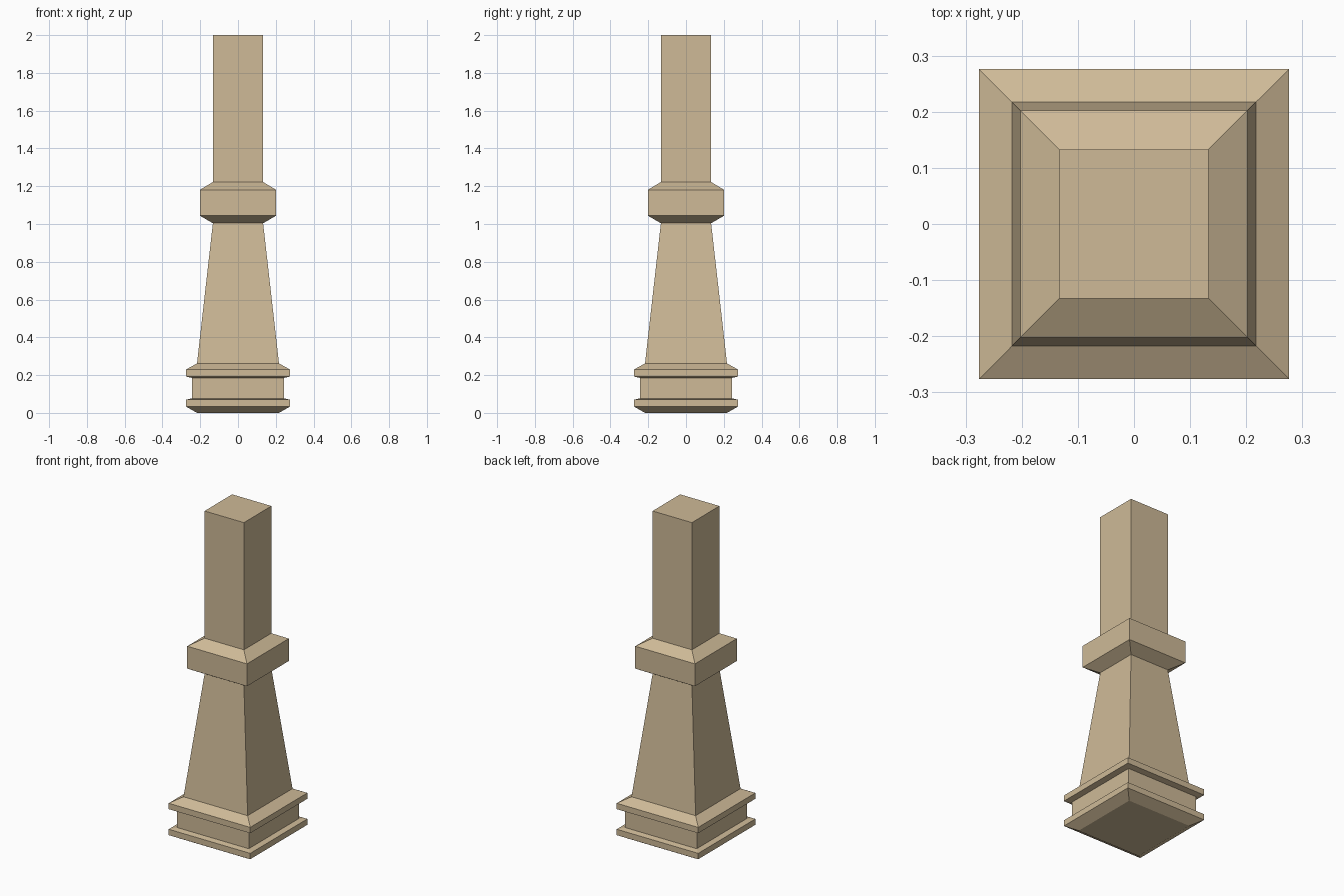
import bpy
import bmesh

cube = bpy.data.objects.get("Cube")
if cube:
    bpy.data.objects.remove(cube, do_unlink=True)

stone = bpy.data.materials.new("sandstone")
stone.use_nodes = True
colour = (0.62, 0.49, 0.31, 1.0)
stone.diffuse_color = colour
stone.node_tree.nodes["Principled BSDF"].inputs["Base Color"].default_value = colour


def square_part(name, profile, cap_bottom=False, cap_top=False):
    """Loft square rings through (half width, height) pairs."""
    bm = bmesh.new()
    corners = [(-1, -1), (1, -1), (1, 1), (-1, 1)]
    rings = [[bm.verts.new((x * r, y * r, z)) for x, y in corners]
             for r, z in profile]
    for low, high in zip(rings, rings[1:]):
        for i in range(4):
            j = (i + 1) % 4
            bm.faces.new((low[i], low[j], high[j], high[i]))
    if cap_bottom:
        bm.faces.new(rings[0][::-1])
    if cap_top:
        bm.faces.new(rings[-1])
    mesh = bpy.data.meshes.new(name)
    bm.to_mesh(mesh)
    bm.free()
    mesh.materials.append(stone)
    obj = bpy.data.objects.new(name, mesh)
    bpy.context.collection.objects.link(obj)


# Shared half widths
FOOT, NECK, LEDGE, COLLAR, POST = 0.217, 0.243, 0.276, 0.202, 0.133

# Base: chamfered foot, recessed neck and upper moulding
square_part("foot_moulding",
            [(FOOT, 0), (LEDGE, 0.034), (LEDGE, 0.07), (NECK, 0.077)],
            cap_bottom=True)
square_part("plinth_neck", [(NECK, 0.077), (NECK, 0.185)])
square_part("plinth_moulding",
            [(NECK, 0.185), (LEDGE, 0.193), (LEDGE, 0.229), (FOOT, 0.262)])

# Tapered shaft, chamfered collar and straight post
square_part("tapered_shaft", [(FOOT, 0.262), (POST, 1.004)])
square_part("collar",
            [(POST, 1.004), (COLLAR, 1.044), (COLLAR, 1.181), (POST, 1.222)])
square_part("post", [(POST, 1.222), (POST, 2)], cap_top=True)
